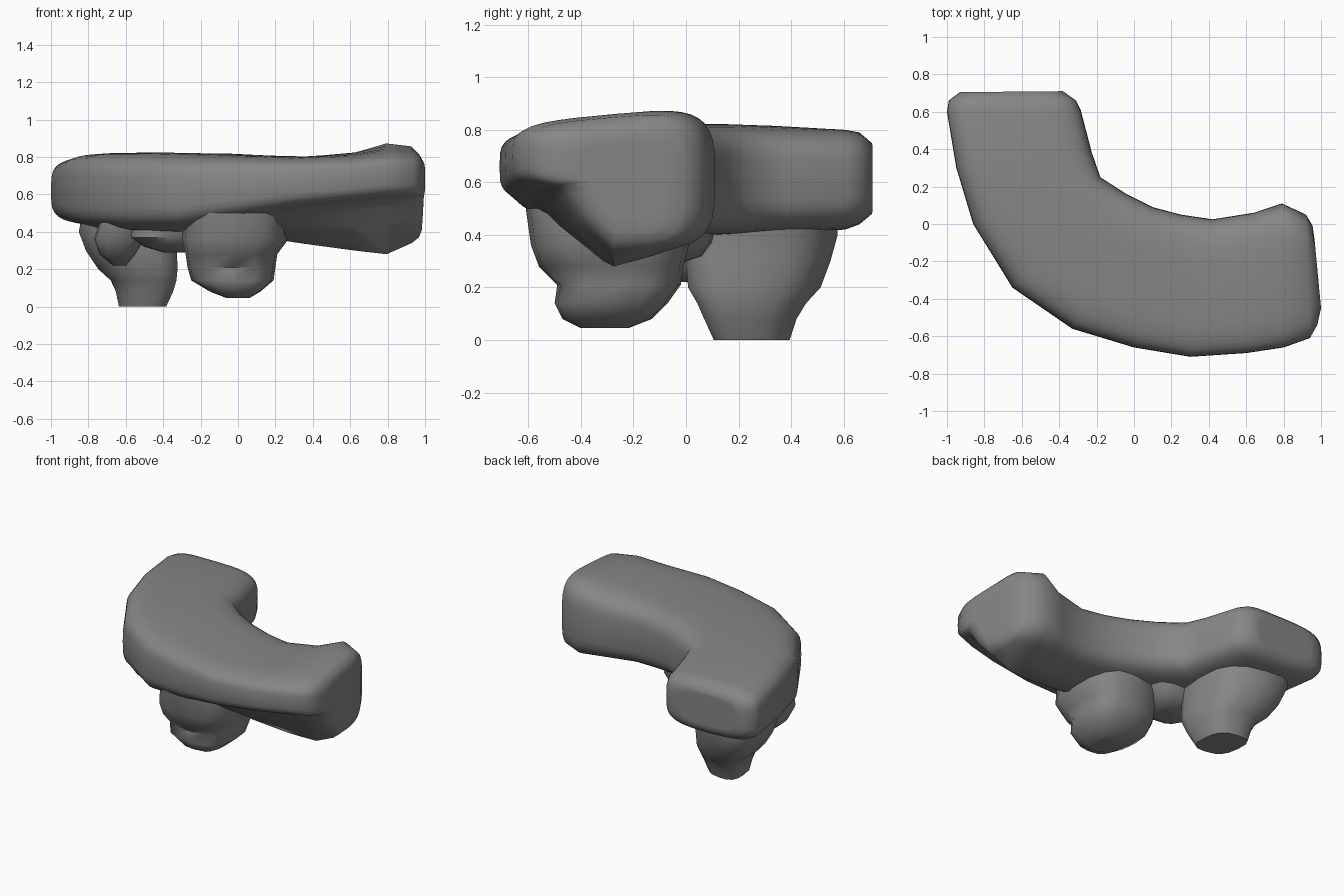
import bpy, bmesh, math
from mathutils import Vector

if "Cube" in bpy.data.objects:
    bpy.data.objects.remove(bpy.data.objects["Cube"])

grey = bpy.data.materials.new("dark_grey")
grey.diffuse_color = (0.24, 0.24, 0.24, 1)
grey.use_nodes = True
grey.node_tree.nodes["Principled BSDF"].inputs["Base Color"].default_value = grey.diffuse_color


def spow(v, e):
    return math.copysign(abs(v) ** e, v)


def superellipse(n, power):
    """Rounded-square loop in the -1..1 range."""
    return [(spow(math.cos(2 * math.pi * i / n), 2 / power),
             spow(math.sin(2 * math.pi * i / n), 2 / power)) for i in range(n)]


def loft(name, rings, angle=50):
    """Skin the rings and close both ends with an inset cap."""
    bm = bmesh.new()
    loops = [[bm.verts.new(p) for p in ring] for ring in rings]
    n = len(loops[0])
    for a, b in zip(loops, loops[1:]):
        for i in range(n):
            bm.faces.new((a[i], a[(i + 1) % n], b[(i + 1) % n], b[i]))
    for loop in (loops[0], loops[-1]):
        c = sum((v.co for v in loop), Vector()) / n
        inner = [bm.verts.new(c.lerp(v.co, 0.75)) for v in loop]
        for i in range(n):
            bm.faces.new((loop[i], loop[(i + 1) % n], inner[(i + 1) % n], inner[i]))
        bm.faces.new(inner)
    bmesh.ops.recalc_face_normals(bm, faces=bm.faces)
    me = bpy.data.meshes.new(name)
    bm.to_mesh(me)
    bm.free()
    me.materials.append(grey)
    ob = bpy.data.objects.new(name, me)
    bpy.context.collection.objects.link(ob)
    bpy.ops.object.select_all(action='DESELECT')
    ob.select_set(True)
    bpy.context.view_layer.objects.active = ob
    bpy.ops.object.shade_smooth_by_angle(angle=math.radians(angle))
    return ob


# Curved slab: outer xy, inner xy, bottom outer/inner z, top outer/inner z, belly dip
stations = [
    ((-0.93, 0.705), (-0.38, 0.71), .49, .48, .75, .75, 0),
    ((-0.99, 0.66), (-0.31, 0.66), .45, .44, .79, .79, 0),
    ((-1.00, 0.60), (-0.285, 0.61), .44, .42, .80, .80, 0),
    ((-0.95, 0.30), (-0.225, 0.38), .43, .41, .82, .81, 0),
    ((-0.86, 0.00), (-0.18, 0.25), .41, .40, .825, .82, 0),
    ((-0.65, -0.34), (-0.04, 0.16), .40, .40, .825, .82, 0),
    ((-0.33, -0.56), (0.10, 0.09), .41, .39, .815, .82, 0),
    ((0.00, -0.66), (0.25, 0.05), .47, .37, .805, .81, 0),
    ((0.30, -0.71), (0.42, 0.025), .52, .355, .80, .805, .02),
    ((0.60, -0.69), (0.64, 0.06), .55, .34, .805, .835, .04),
    ((0.80, -0.66), (0.79, 0.11), .57, .34, .825, .895, .06),
    ((0.94, -0.61), (0.92, 0.05), .58, .35, .82, .875, .01),
    ((0.98, -0.54), (0.955, -0.01), .58, .37, .80, .83, 0),
    ((1.00, -0.45), (0.965, -0.08), .59, .41, .77, .79, 0),
]
rings = []
for o, i, bo, bi, to, ti, dip in stations:
    ring = []
    for cu, cv in superellipse(40, 3.9):
        u, v = (cu + 1) / 2, (cv + 1) / 2
        knee = min(1, max(0, (0.44 - u) / 0.25))    # stepped underside
        zb = bi + (bo - bi) * knee - dip * max(0, 1 - abs(u - 0.5) / 0.3)
        zt = to + (ti - to) * u
        ring.append((o[0] + (i[0] - o[0]) * u, o[1] + (i[1] - o[1]) * u, zb + (zt - zb) * v))
    rings.append(ring)
loft("curved_slab", rings)


def lump(name, bounds, squeeze=0.0):
    """Stack of rounded rings given as x0, x1, y0, y1, z; squeeze narrows one diagonal."""
    rs = []
    for x0, x1, y0, y1, z in bounds:
        ring = []
        for cu, cv in superellipse(16, 2.8):
            d = squeeze * (cu + cv) / 2
            ring.append(((x0 + x1) / 2 + (x1 - x0) / 2 * (cu - d),
                         (y0 + y1) / 2 + (y1 - y0) / 2 * (cv - d), z))
        rs.append(ring)
    return loft(name, rs)


# Two irregular feet
lump("left_foot", [
    (-.65, -.37, .09, .41, 0.0), (-.67, -.33, .05, .44, .08), (-.70, -.31, .02, .48, .14),
    (-.77, -.30, -.02, .54, .20), (-.84, -.30, -.03, .58, .30),
    (-.88, -.30, -.05, .61, .40), (-.86, -.29, -.05, .61, .50)], 0.2)
lump("middle_foot", [
    (-.06, .06, -.40, -.22, .045), (-.15, .12, -.47, -.13, .08), (-.25, .19, -.50, -.07, .14),
    (-.27, .20, -.49, -.02, .21), (-.28, .21, -.56, -.01, .28),
    (-.30, .27, -.59, .01, .36), (-.28, .24, -.61, .03, .50)])

# Small knob and ridge under the slab
lump("left_front_knob", [
    (-.67, -.60, -.04, .06, .22), (-.74, -.55, -.12, .12, .28),
    (-.77, -.50, -.18, .12, .36), (-.74, -.45, -.20, .12, .45)])
lump("joining_ridge", [
    (-.40, -.26, -.15, -.03, .29), (-.50, -.20, -.22, .06, .32),
    (-.58, -.15, -.28, .10, .37), (-.58, -.10, -.28, .12, .45)])
